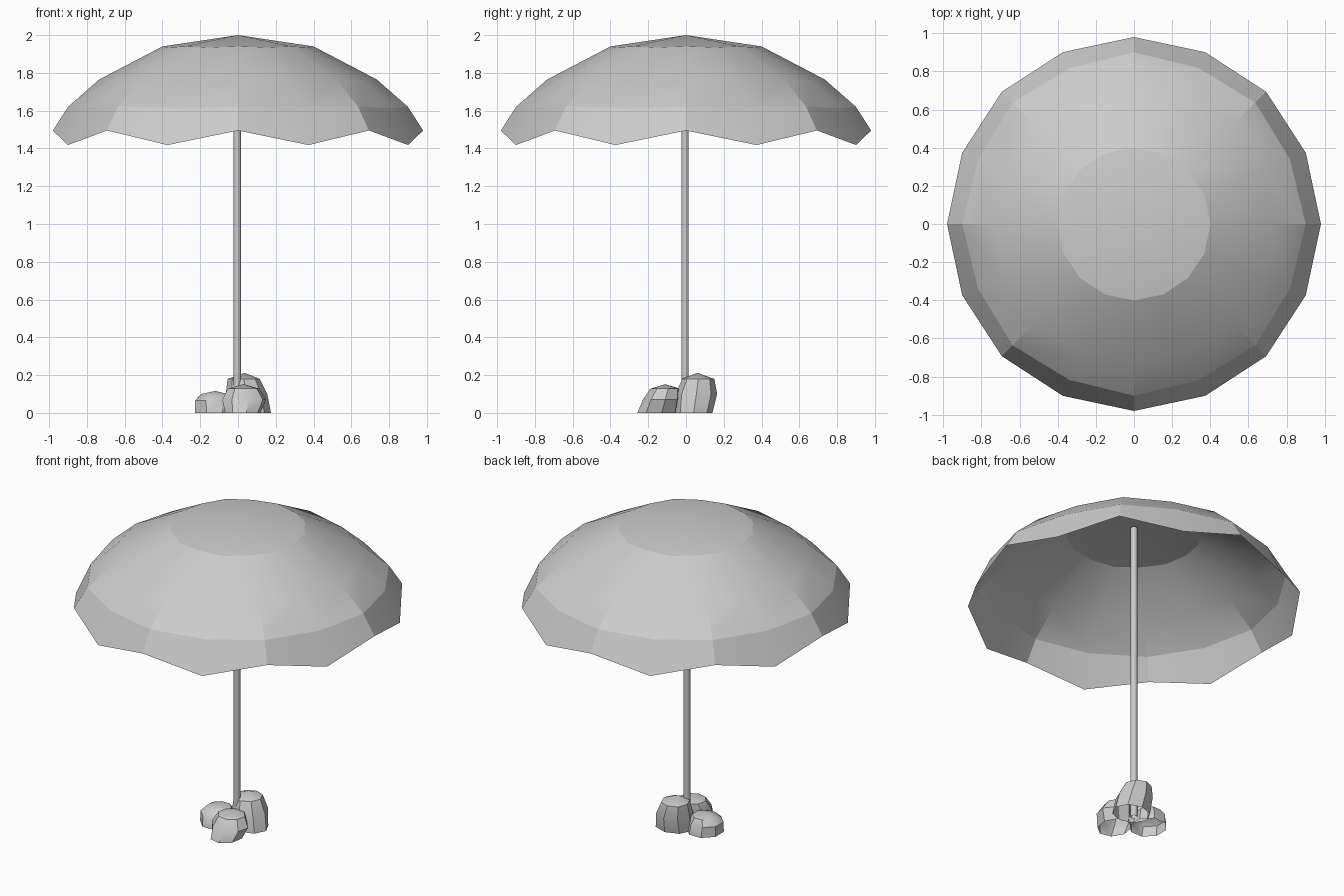
import bpy, bmesh
from math import cos, sin, tau, radians

if "Cube" in bpy.data.objects:
    bpy.data.objects.remove(bpy.data.objects["Cube"])


def make_object(name, rings, apex=None, angle=20):
    """Skin rings of points from the first to the last, closing on an optional apex."""
    bm = bmesh.new()
    loops = [[bm.verts.new(p) for p in ring] for ring in rings]
    n = len(loops[0])
    for a, b in zip(loops, loops[1:]):
        for i in range(n):
            j = (i + 1) % n
            bm.faces.new((a[i], a[j], b[j], b[i]))
    if apex:
        top = bm.verts.new(apex)
        for i in range(n):
            bm.faces.new((loops[-1][i], loops[-1][(i + 1) % n], top))
    mesh = bpy.data.meshes.new(name)
    bm.to_mesh(mesh)
    bm.free()
    obj = bpy.data.objects.new(name, mesh)
    bpy.context.collection.objects.link(obj)
    bpy.ops.object.select_all(action='DESELECT')
    bpy.context.view_layer.objects.active = obj
    obj.select_set(True)
    bpy.ops.object.shade_smooth_by_angle(angle=radians(angle))
    return obj


def ellipse(cx, cy, rx, ry, z, n=8, turn=0.0):
    return [(cx + rx * cos(tau * i / n + turn),
             cy + ry * sin(tau * i / n + turn), z) for i in range(n)]


# Canopy: open sheet, 8 ribs with the cloth dipping between them at the rim
def canopy_ring(r_rib, z_rib, r_mid, z_mid):
    pts = []
    for i in range(16):
        r, z = (r_mid, z_mid) if i % 2 else (r_rib, z_rib)
        a = tau * i / 16
        pts.append((r * cos(a), r * sin(a), z))
    return pts


make_object("canopy", [
    canopy_ring(0.98, 1.495, 0.975, 1.418),
    canopy_ring(0.90, 1.62, 0.885, 1.615),
    canopy_ring(0.735, 1.765, 0.73, 1.755),
    canopy_ring(0.40, 1.94, 0.40, 1.935),
], apex=(0, 0, 2.0), angle=18)

# Pole
make_object("pole", [ellipse(-0.004, -0.005, 0.02, 0.02, z, 10) for z in (0.02, 1.98)],
            angle=40)

# Base stones: open-bottomed domes, rings given as (cx, cy, rx, ry, z)
stones = {
    "stone_back": ([(0.055, 0.04, 0.12, 0.1, 0.0), (0.045, 0.055, 0.11, 0.11, 0.1),
                    (0.03, 0.065, 0.085, 0.085, 0.18)], (0.035, 0.06, 0.212)),
    "stone_front": ([(0.025, -0.15, 0.095, 0.11, 0.0), (0.033, -0.13, 0.118, 0.1, 0.07),
                     (0.03, -0.11, 0.085, 0.08, 0.128)], (0.03, -0.11, 0.152)),
    "stone_left": ([(-0.125, -0.02, 0.11, 0.115, 0.0), (-0.13, -0.02, 0.105, 0.105, 0.065),
                    (-0.125, -0.015, 0.075, 0.075, 0.1)], (-0.12, -0.015, 0.116)),
}
for k, (name, (rings, apex)) in enumerate(stones.items()):
    make_object(name, [ellipse(*r, n=8, turn=0.2 * k) for r in rings], apex, angle=35)
